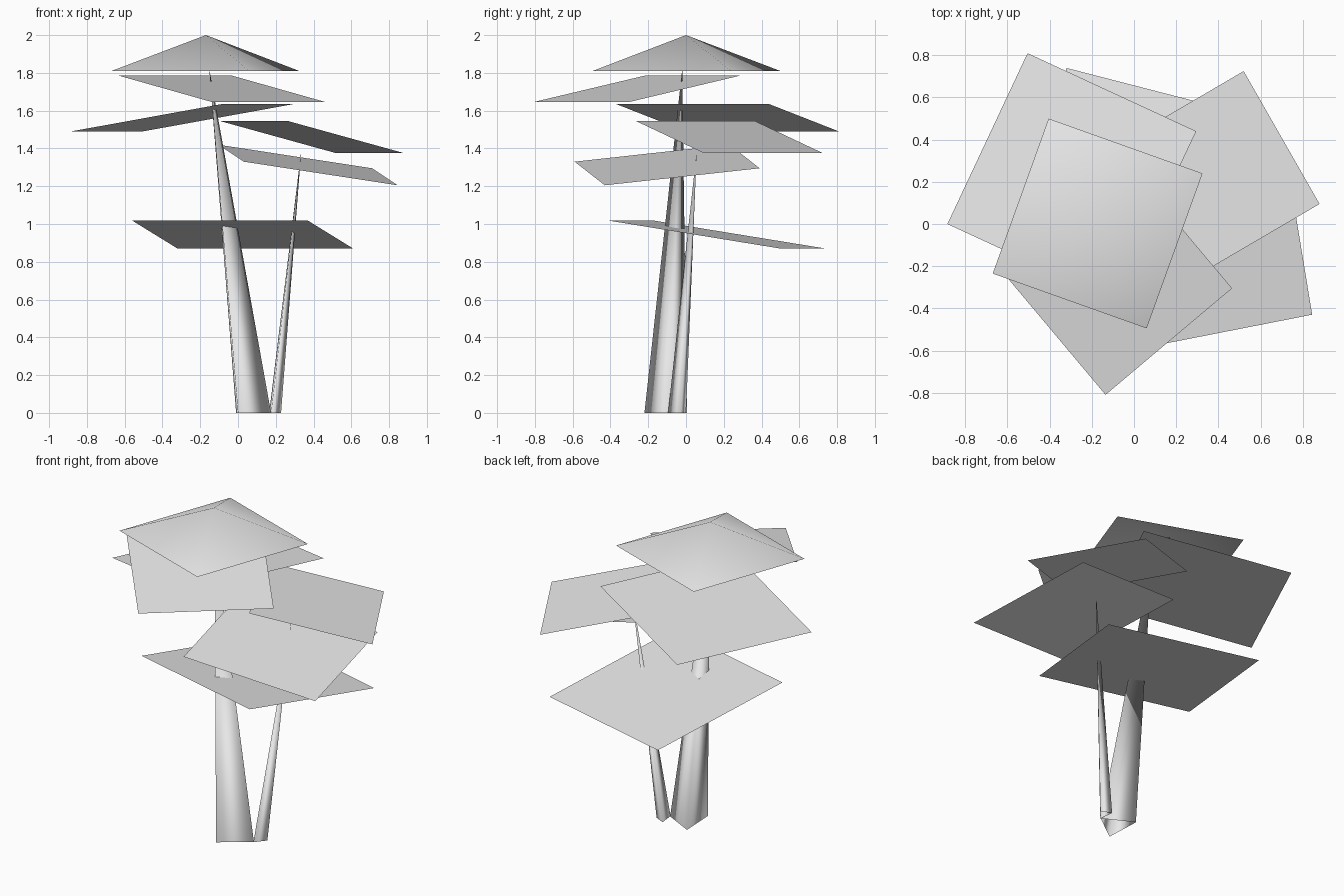
import bpy
from mathutils import Vector

if "Cube" in bpy.data.objects:
    bpy.data.objects.remove(bpy.data.objects["Cube"], do_unlink=True)

GREY = (0.8, 0.8, 0.8, 1)
grey = bpy.data.materials.new("pale_grey")
grey.use_nodes = True
grey.diffuse_color = GREY
grey.node_tree.nodes["Principled BSDF"].inputs["Base Color"].default_value = GREY


def add_mesh(name, verts, faces, smooth=False):
    mesh = bpy.data.meshes.new(name)
    mesh.from_pydata(verts, [], faces)
    mesh.materials.append(grey)
    for poly in mesh.polygons:
        poly.use_smooth = smooth
    obj = bpy.data.objects.new(name, mesh)
    bpy.context.collection.objects.link(obj)
    return obj


def square_corners(a, b, c):
    """Four corners of a leaf plate, the last completing the parallelogram."""
    a, b, c = Vector(a), Vector(b), Vector(c)
    return [a, b, c, a + c - b]


def cone(name, base, tip, smooth=True):
    """Open cone from a base outline to a point."""
    n = len(base)
    faces = [(i, (i + 1) % n, n) for i in range(n)]
    return add_mesh(name, list(base) + [Vector(tip)], faces, smooth)


# Three-sided tapering trunks
cone("main_trunk", [(0, -0.22, 0), (0.175, -0.09, 0), (-0.01, 0.005, 0)],
     (-0.152, -0.02, 1.82))
cone("side_trunk", [(0.175, -0.095, 0), (0.228, -0.03, 0), (0.165, 0, 0)],
     (0.335, 0.057, 1.39))

# Pyramid leaf at the top
crown = square_corners((-0.67, -0.235, 1.81), (0.06, -0.495, 1.81), (0.325, 0.24, 1.81))
cone("crown_leaf", crown, (-0.17, 0, 2))

# Flat tilted leaf plates, counter-clockwise from above
LEAVES = {
    "upper_front_leaf": [(-0.63, -0.22, 1.785), (-0.135, -0.81, 1.645), (0.465, -0.305, 1.645)],
    "upper_back_leaf": [(-0.885, 0, 1.49), (-0.085, -0.37, 1.635), (0.295, 0.44, 1.635)],
    "middle_left_leaf": [(0.265, -0.265, 1.545), (0.88, 0.095, 1.375), (0.52, 0.725, 1.375)],
    "middle_front_leaf": [(0.03, -0.59, 1.33), (0.845, -0.43, 1.205), (0.71, 0.39, 1.295)],
    "lower_back_leaf": [(-0.56, -0.17, 1.018), (0.37, -0.41, 1.018), (0.61, 0.5, 0.87)],
}
for name, corners in LEAVES.items():
    add_mesh(name, square_corners(*corners), [(0, 1, 2, 3)])
